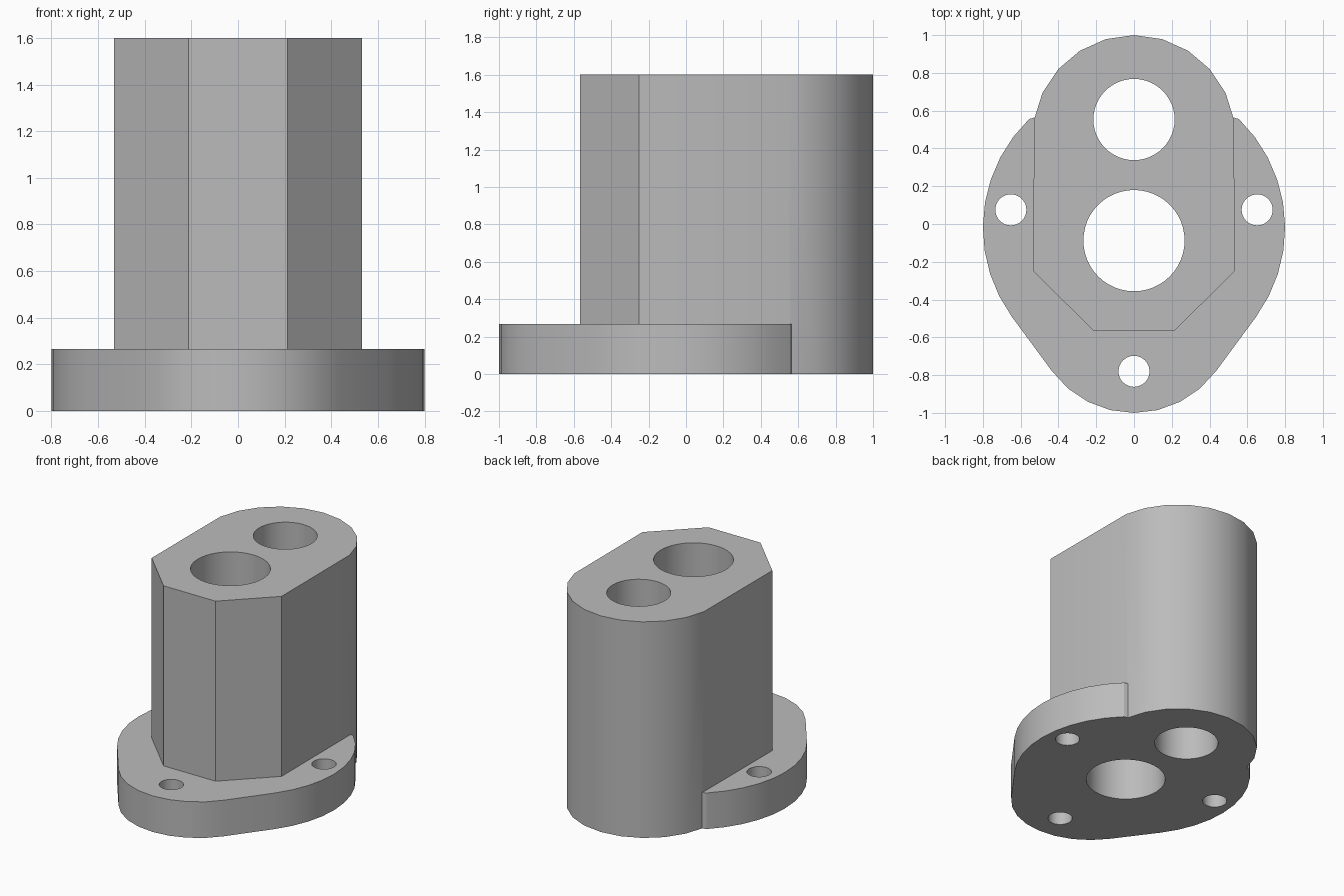
import bpy, bmesh, math

if "Cube" in bpy.data.objects:
    bpy.data.objects.remove(bpy.data.objects["Cube"])

grey = bpy.data.materials.new("grey")
grey.diffuse_color = (0.5, 0.5, 0.5, 1)
grey.use_nodes = True
grey.node_tree.nodes["Principled BSDF"].inputs["Base Color"].default_value = grey.diffuse_color


def arc(cy, r, a0, a1, n):
    """Points on a circle centred at (0, cy), angles in degrees."""
    angles = [math.radians(a0 + (a1 - a0) * i / n) for i in range(n + 1)]
    return [(r * math.cos(a), cy + r * math.sin(a)) for a in angles]


def mirrored(half):
    """Close a right-hand half outline (front to back) with its mirror image."""
    return half + [(-x, y) for x, y in reversed(half) if x > 1e-5]


def prism(name, outline, z0, z1):
    bm = bmesh.new()
    face = bm.faces.new([bm.verts.new((x, y, z0)) for x, y in outline])
    ext = bmesh.ops.extrude_face_region(bm, geom=[face])
    for v in ext["geom"]:
        if isinstance(v, bmesh.types.BMVert):
            v.co.z = z1
    bmesh.ops.recalc_face_normals(bm, faces=bm.faces)
    mesh = bpy.data.meshes.new(name)
    bm.to_mesh(mesh)
    bm.free()
    obj = bpy.data.objects.new(name, mesh)
    bpy.context.collection.objects.link(obj)
    mesh.materials.append(grey)
    return obj


def combine(target, other, operation):
    mod = target.modifiers.new(operation.lower(), 'BOOLEAN')
    mod.operation, mod.solver, mod.object = operation, 'EXACT', other
    bpy.context.view_layer.objects.active = target
    bpy.ops.object.modifier_apply(modifier=mod.name)
    bpy.data.objects.remove(other)


# Tall body: chamfered front, straight sides, rounded back
body = prism("housing", mirrored(
    [(0.213, -0.567), (0.532, -0.25)] + arc(0.463, 0.537, 9.3, 90, 5)), 0, 1.6)

# Mounting flange: small front arc, tangent sides, wide arc running into the body
flange = prism("flange", mirrored(
    arc(-0.463, 0.537, -90, -36, 4) + arc(-0.02, 0.8, -36, 46, 9) + [(0.4, 0.6)]),
    0, 0.267)
combine(body, flange, 'UNION')

# Two through bores and three bolt holes: x, y, radius
for x, y, r in [(0, 0.553, 0.215), (0, -0.088, 0.268),
                (0.652, 0.075, 0.082), (-0.652, 0.075, 0.082), (0, -0.78, 0.082)]:
    ring = [(x + px, y + py) for px, py in arc(0, r, 0, 352.5, 47)]
    combine(body, prism("hole_cutter", ring, -0.2, 1.8), 'DIFFERENCE')

# Smooth the curved walls, keep the chamfers and rims sharp
bpy.ops.object.select_all(action='DESELECT')
body.select_set(True)
bpy.context.view_layer.objects.active = body
bpy.ops.object.shade_smooth_by_angle(angle=math.radians(30))
